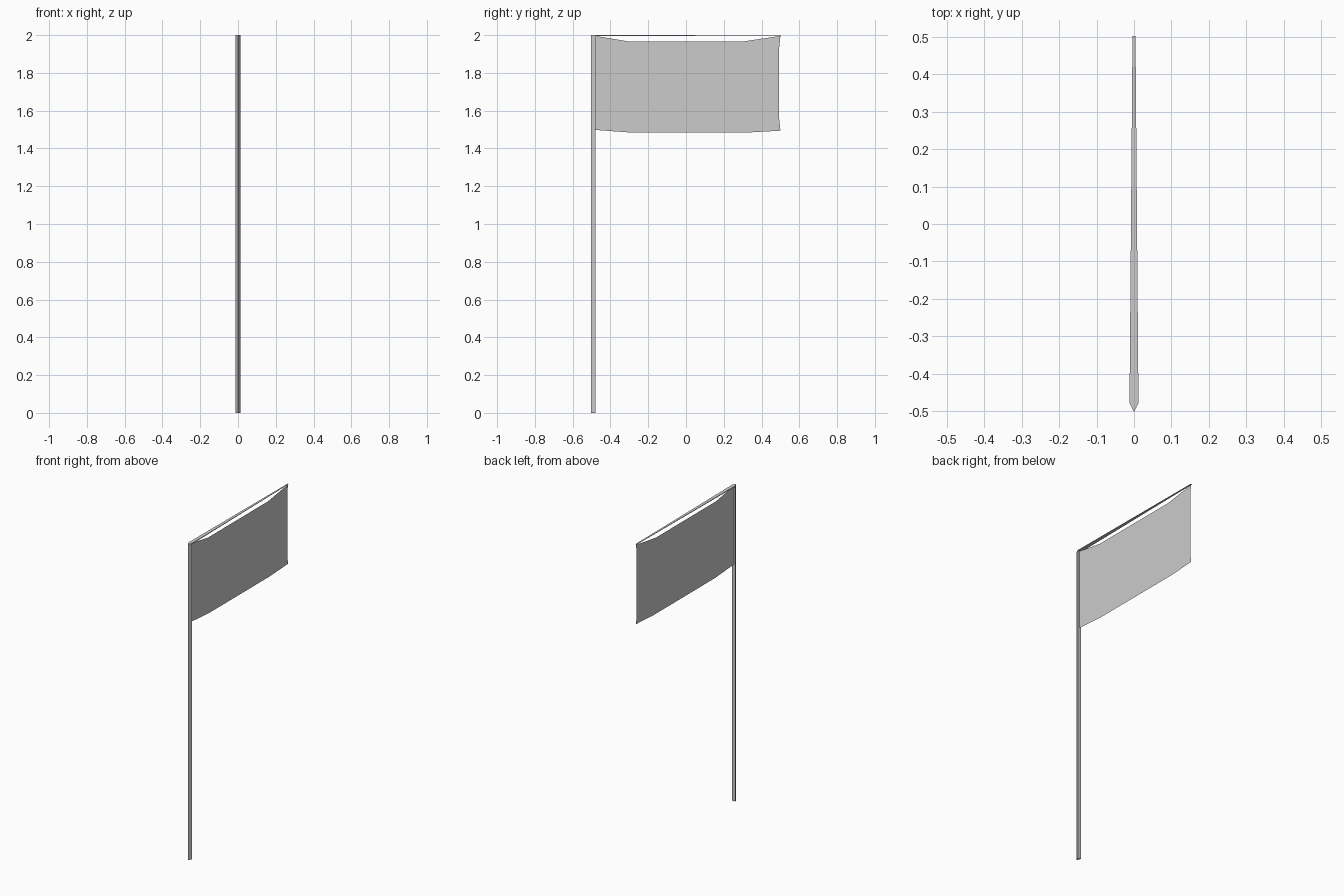
import bpy

if "Cube" in bpy.data.objects:
    bpy.data.objects.remove(bpy.data.objects["Cube"])


def make_mesh(name, verts, faces):
    mesh = bpy.data.meshes.new(name)
    mesh.from_pydata(verts, [], faces)
    mesh.update()
    obj = bpy.data.objects.new(name, mesh)
    bpy.context.collection.objects.link(obj)
    return obj


def loft(name, start, end):
    """Closed solid between two matching rings of points."""
    n = len(start)
    faces = [(i, (i + 1) % n, n + (i + 1) % n, n + i) for i in range(n)]
    faces += [tuple(reversed(range(n))), tuple(range(n, 2 * n))]
    return make_mesh(name, start + end, faces)


# Three-sided pole, sharp edge facing the front
tri = [(0, -0.502), (0.012, -0.478), (-0.012, -0.478)]
loft("pole", [(x, y, 0) for x, y in tri], [(x, y, 2) for x, y in tri])


# Thin top rod, tapering away from the pole
def rod_section(y, half_width, thickness):
    return [(half_width, y, 2), (-half_width, y, 2),
            (-half_width, y, 2 - thickness), (half_width, y, 2 - thickness)]


loft("top_rod", rod_section(-0.478, 0.012, 0.005), rod_section(0.502, 0.004, 0.002))

# Sagging cloth hung between the pole and the rod tip
outline = [(-0.48, 1.498), (-0.29, 1.484), (0.32, 1.484), (0.5, 1.494),
           (0.493, 1.56), (0.493, 1.93), (0.5, 1.996),
           (0.30, 1.966), (-0.30, 1.966), (-0.48, 1.996)]
make_mesh("flag_cloth", [(0, y, z) for y, z in outline], [tuple(range(len(outline)))])
